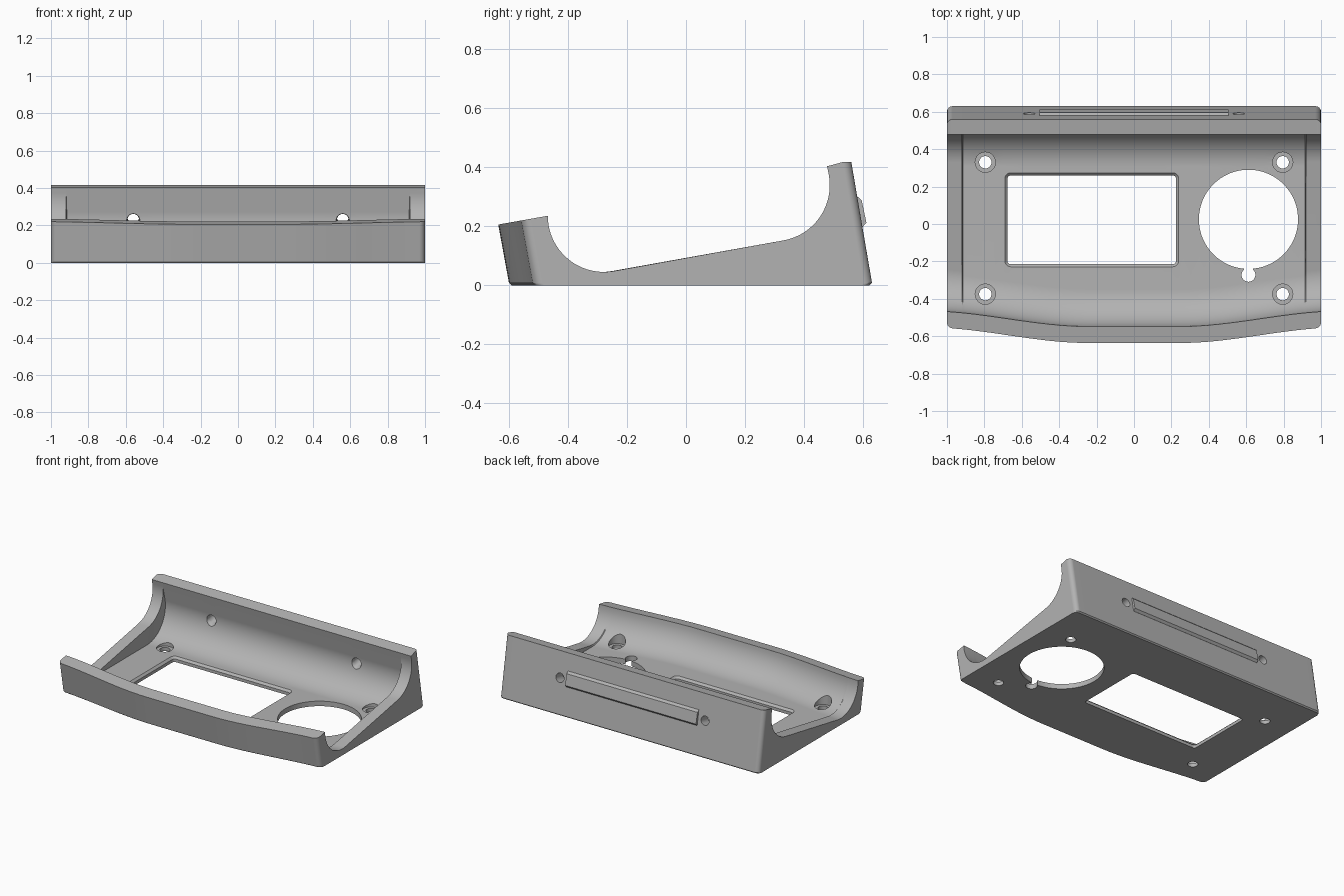
import bpy, bmesh, math
from mathutils import Matrix, Vector

if "Cube" in bpy.data.objects:
    bpy.data.objects.remove(bpy.data.objects["Cube"])

grey = bpy.data.materials.new("light_grey_plastic")
grey.use_nodes = True
GREY = (0.45, 0.45, 0.45, 1)
grey.diffuse_color = GREY
grey.node_tree.nodes["Principled BSDF"].inputs["Base Color"].default_value = GREY

TILT = math.radians(10)
SLOPE = math.tan(TILT)
WALL_X = 0.915      # inner face of the side walls
CORNER = 0.03       # rounding of the upright corners
FLOOR = 0.035
ARC_STEPS = 14


def make_object(name, bm):
    bmesh.ops.recalc_face_normals(bm, faces=bm.faces[:])
    mesh = bpy.data.meshes.new(name)
    bm.to_mesh(mesh)
    bm.free()
    mesh.materials.append(grey)
    obj = bpy.data.objects.new(name, mesh)
    bpy.context.collection.objects.link(obj)
    return obj


def loft(name, sections):
    """Skin a row of closed sections that share a point count."""
    bm = bmesh.new()
    rings = [[bm.verts.new(p) for p in s] for s in sections]
    for a, b in zip(rings, rings[1:]):
        for i in range(len(a)):
            j = (i + 1) % len(a)
            bm.faces.new((a[i], a[j], b[j], b[i]))
    bm.faces.new(rings[0])
    bm.faces.new(rings[-1])
    return make_object(name, bm)


def arc(cy, cz, r, start, end):
    angles = [math.radians(start + (end - start) * i / ARC_STEPS)
              for i in range(ARC_STEPS + 1)]
    return [(cy + r * math.cos(a), cz + r * math.sin(a)) for a in angles]


def body_section(x):
    """Side profile of the cradle at x; the front lip bows outward mid-span."""
    ax = abs(x)
    t = min(max((ax - 0.25) / 0.85, 0), 1)
    bow = -0.083 * (1 - t * t * (3 - 2 * t))
    over = max(ax - 1 + CORNER, 0)
    inset = CORNER - math.sqrt(max(CORNER ** 2 - over ** 2, 0))

    def lip_z(y):
        return 0.235 + SLOPE * (y + 0.47)

    inner = -0.465 + bow
    outer = inner - 0.088 + inset
    foot = outer + lip_z(outer) * SLOPE
    if ax <= WALL_X:
        r = 0.2
        front = arc(inner + r, FLOOR + r, r, 184, 270)
        cz = FLOOR + r
        cy = 0.48 + (0.405 - cz) * SLOPE - r / math.cos(TILT)
        back = arc(cy, cz, r, 270, 370)
    else:
        r = 0.19
        front = arc(inner + r, 0.235, r, 184, 280)
        back = arc(0.297, 0.339, r, 280, 370)
    pts = [(foot + 0.008, 0), (foot, 0.008), (outer, lip_z(outer)),
           (inner, lip_z(inner))]
    pts += front + back
    pts += [(0.478, 0.403), (0.56 - inset, 0.417),
            (0.63 - inset, 0.008), (0.622 - inset, 0)]
    return [(x, y, z) for y, z in pts]


# Cradle: one skin from side to side, stepping down inside the side walls
half = [i * 0.05 for i in range(1, 19)] + [WALL_X, WALL_X + 0.004]
half += [1 - CORNER + CORNER * math.sin(math.radians(a)) for a in range(0, 91, 15)]
cradle = loft("cradle", [body_section(x) for x in
                         [-h for h in reversed(half)] + [0] + half])


def cylinder(name, centre, r, depth, tilt=0.0, r_top=None, sides=40):
    bm = bmesh.new()
    place = Matrix.Translation(Vector(centre)) @ Matrix.Rotation(tilt, 4, "X")
    bmesh.ops.create_cone(bm, cap_ends=True, segments=sides, radius1=r,
                          radius2=r if r_top is None else r_top,
                          depth=depth, matrix=place)
    return make_object(name, bm)


def rounded_rect(x0, x1, y0, y1, r, z):
    pts = []
    for cx, cy, a0 in ((x1 - r, y1 - r, 0), (x0 + r, y1 - r, 90),
                       (x0 + r, y0 + r, 180), (x1 - r, y0 + r, 270)):
        for k in range(5):
            a = math.radians(a0 + k * 22.5)
            pts.append((cx + r * math.cos(a), cy + r * math.sin(a), z))
    return pts


def window_ring(grow, z):
    return rounded_rect(-0.677 - grow, 0.225 + grow, -0.215 - grow,
                        0.26 + grow, 0.018 + grow, z)


def cut(cutter):
    mod = cradle.modifiers.new("cut", "BOOLEAN")
    mod.operation = "DIFFERENCE"
    mod.solver = "EXACT"
    mod.object = cutter
    bpy.ops.object.select_all(action="DESELECT")
    bpy.context.view_layer.objects.active = cradle
    cradle.select_set(True)
    bpy.ops.object.modifier_apply(modifier=mod.name)
    bpy.data.objects.remove(cutter)


# Display window with a chamfered rim
cut(loft("window_cutter", [window_ring(0, -0.05), window_ring(0, FLOOR - 0.014),
                           window_ring(0.014, FLOOR), window_ring(0.014, 0.1)]))

# Large round opening with its keyhole notch
cut(cylinder("round_opening_cutter", (0.612, 0.025, 0), 0.265, 0.3, sides=96))
cut(loft("notch_neck_cutter", [rounded_rect(0.588, 0.636, -0.27, -0.2, 0.004, z)
                               for z in (-0.1, 0.15)]))
cut(cylinder("notch_cutter", (0.612, -0.272, 0), 0.037, 0.3))

# Floor screw holes with counterbores
for x in (-0.795, 0.795):
    for y in (-0.375, 0.33):
        cut(cylinder("screw_cutter", (x, y, 0), 0.033, 0.3))
        cut(cylinder("counterbore_cutter", (x, y, 0.085), 0.054, 0.12))

# Screw holes through the tilted back wall
for x in (-0.56, 0.56):
    axis = Vector((0, math.cos(TILT), math.sin(TILT)))
    centre = Vector((x, 0.55, 0.236))
    cut(cylinder("back_hole_cutter", centre, 0.031, 0.3, TILT - math.pi / 2))
    cut(cylinder("back_countersink_cutter", centre - axis * 0.052, 0.046, 0.04,
                 TILT - math.pi / 2, r_top=0.031))

# Raised label rail on the back wall
rail_profile = [(0.57, 0.302), (0.579, 0.302), (0.595, 0.288),
                (0.611, 0.212), (0.598, 0.197), (0.58, 0.197)]
rail = loft("back_rail", [[(x, y, z) for y, z in rail_profile]
                          for x in (-0.505, 0.505)])

# Smooth curves, crisp edges
bpy.ops.object.select_all(action="DESELECT")
cradle.select_set(True)
bpy.context.view_layer.objects.active = cradle
bpy.ops.object.shade_smooth_by_angle(angle=math.radians(25))
weighted = cradle.modifiers.new("even_shading", "WEIGHTED_NORMAL")
weighted.keep_sharp = True
